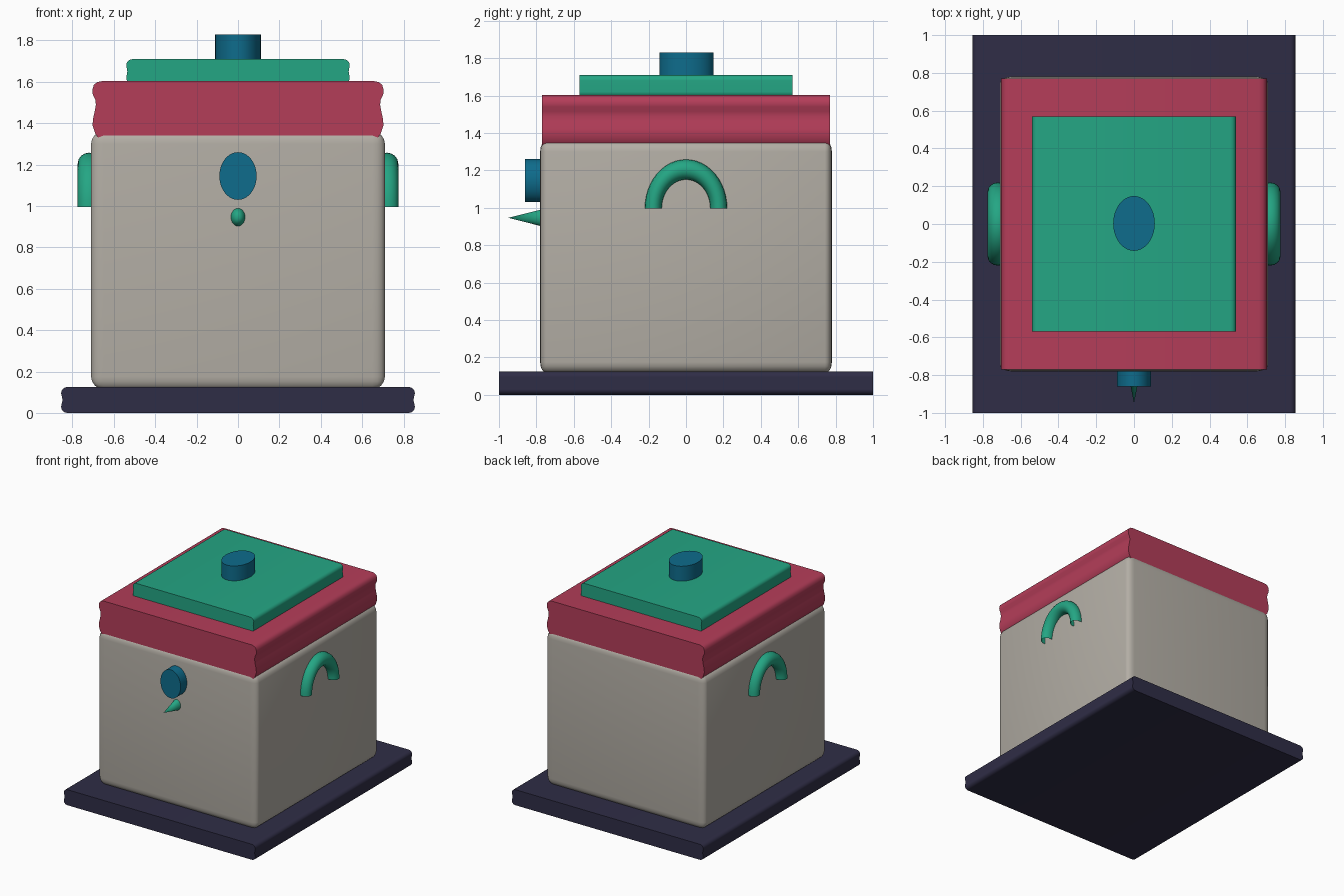
import bpy, bmesh, math
from mathutils import Matrix, Vector

old = bpy.data.objects.get("Cube")
if old:
    bpy.data.objects.remove(old, do_unlink=True)


def material(name, rgb):
    lin = [((c / 255 + 0.055) / 1.055) ** 2.4 for c in rgb]
    m = bpy.data.materials.new(name)
    m.use_nodes = True
    m.diffuse_color = (*lin, 1)
    m.node_tree.nodes["Principled BSDF"].inputs["Base Color"].default_value = (*lin, 1)
    return m


NAVY = material("navy", (47, 45, 70))
STONE = material("warm grey", (179, 174, 165))
RED = material("raspberry", (180, 61, 89))
GREEN = material("sea green", (36, 166, 132))
BLUE = material("deep blue", (14, 108, 140))


def finish(name, bm, mat, angle=35):
    bmesh.ops.recalc_face_normals(bm, faces=bm.faces)
    mesh = bpy.data.meshes.new(name)
    bm.to_mesh(mesh)
    bm.free()
    mesh.materials.append(mat)
    obj = bpy.data.objects.new(name, mesh)
    bpy.context.collection.objects.link(obj)
    bpy.ops.object.select_all(action='DESELECT')
    obj.select_set(True)
    bpy.context.view_layer.objects.active = obj
    bpy.ops.object.shade_smooth_by_angle(angle=math.radians(angle))
    return obj


def slab(name, half_profile, half_depth, mat):
    """Mirror a right-hand x/z profile and extrude it front to back."""
    outline = half_profile + [(-x, z) for x, z in reversed(half_profile)]
    bm = bmesh.new()
    face = bm.faces.new([bm.verts.new((x, -half_depth, z)) for x, z in outline])
    new = bmesh.ops.extrude_face_region(bm, geom=[face])["geom"]
    bmesh.ops.translate(bm, vec=(0, 2 * half_depth, 0),
                        verts=[v for v in new if isinstance(v, bmesh.types.BMVert)])
    return finish(name, bm, mat)


def rounded(w, z0, z1, r, waist=0.0):
    """Right-hand side of a slab: rounded corners and a slightly pinched middle."""
    arc = [i * math.pi / 8 for i in range(5)]
    low = [(w - r + r * math.sin(a), z0 + r - r * math.cos(a)) for a in arc]
    high = [(w - r + r * math.cos(a), z1 - r + r * math.sin(a)) for a in arc]
    return low + [(w - waist, (z0 + z1) / 2)] + high


def drum(name, center, radii, depth, mat, axis="z", tip=1.0):
    """Oval cylinder, or a cone when tip is 0, along z or towards the front."""
    bm = bmesh.new()
    bmesh.ops.create_cone(bm, cap_ends=True, segments=48, radius1=1, radius2=tip, depth=depth)
    m = Matrix.Diagonal((radii[0], radii[1], 1, 1))
    if axis == "y":
        m = Matrix.Rotation(math.pi / 2, 4, 'X') @ m
    bm.transform(Matrix.Translation(center) @ m)
    return finish(name, bm, mat)


# Plinth
slab("base_plate", rounded(0.855, 0, 0.125, 0.03, 0.007), 1.0, NAVY)

# Box body with rounded edges
bm = bmesh.new()
bmesh.ops.create_cube(bm, size=1)
stretch = Vector((1.2, 0.75, 1.2))
size = Vector((1.42, 1.56, 1.245))
bmesh.ops.scale(bm, vec=[s / k for s, k in zip(size, stretch)], verts=bm.verts)
bmesh.ops.bevel(bm, geom=bm.edges[:], offset=0.05, segments=4, profile=0.5, affect='EDGES')
bm.transform(Matrix.Translation((0, 0, 0.7375)) @ Matrix.Diagonal((*stretch, 1)))
finish("body", bm, STONE)

# Pinched collar
slab("collar", [(0.655, 1.335), (0.675, 1.33), (0.69, 1.35), (0.703, 1.39), (0.701, 1.42),
                (0.692, 1.46), (0.687, 1.49), (0.69, 1.515), (0.702, 1.54), (0.704, 1.56),
                (0.697, 1.585), (0.682, 1.598), (0.66, 1.603)], 0.77, RED)

# Lid and its knob
slab("lid", rounded(0.54, 1.59, 1.71, 0.03, 0.005), 0.57, GREEN)
drum("lid_knob", (0, 0.003, 1.765), (0.11, 0.145), 0.13, BLUE)

# Front dial and pointed spout
drum("front_dial", (0, -0.81, 1.145), (0.09, 0.115), 0.1, BLUE, "y")
drum("front_spike", (0, -0.855, 0.946), (0.038, 0.048), 0.19, GREEN, "y", tip=0)

# Arched side handles, open at the ends
for side, sx in (("left", 1), ("right", -1)):
    bm = bmesh.new()
    rings = []
    for i in range(25):
        a = math.pi * i / 24
        rings.append([])
        for j in range(16):
            t = 2 * math.pi * j / 16
            rad = 0.175 + 0.045 * math.cos(t)
            rings[-1].append(bm.verts.new((sx * (0.72 + 0.055 * math.sin(t)),
                                           rad * math.cos(a),
                                           0.996 + 1.19 * rad * math.sin(a))))
    for r0, r1 in zip(rings, rings[1:]):
        for j in range(16):
            k = (j + 1) % 16
            bm.faces.new((r0[j], r0[k], r1[k], r1[j]))
    finish(side + "_handle", bm, GREEN)
